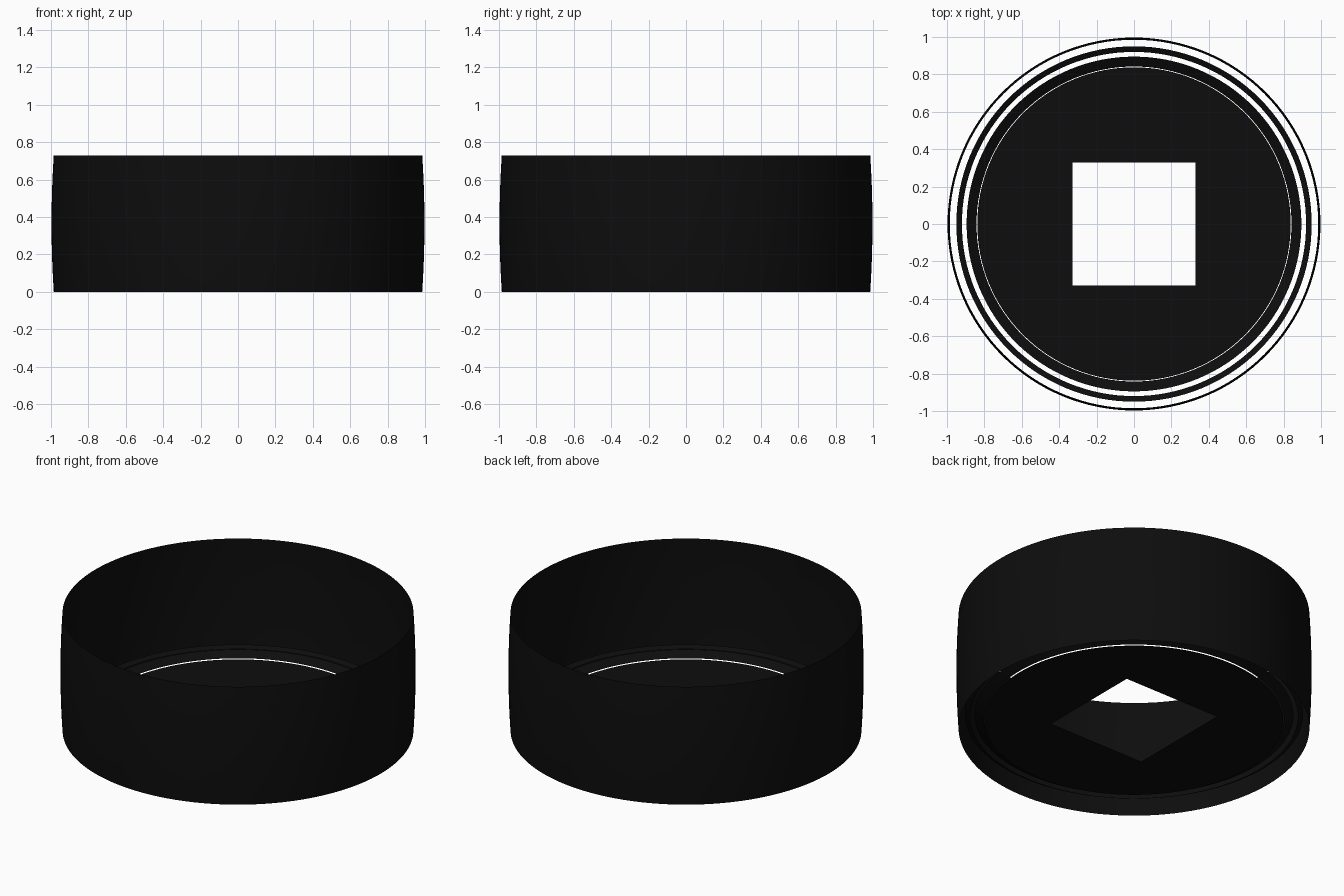
import bpy, bmesh, math

if "Cube" in bpy.data.objects:
    bpy.data.objects.remove(bpy.data.objects["Cube"])

N = 128

black = bpy.data.materials.new("soft black")
black.diffuse_color = (0.004, 0.004, 0.004, 1)
black.use_nodes = True
black.node_tree.nodes["Principled BSDF"].inputs["Base Color"].default_value = black.diffuse_color


def circle(r, z):
    return [(r * math.cos(2 * math.pi * i / N), r * math.sin(2 * math.pi * i / N), z) for i in range(N)]


def square(h, z):
    # points of a circle pushed onto a square outline
    pts = []
    for x, y, _ in circle(1, z):
        k = h / max(abs(x), abs(y))
        pts.append((x * k, y * k, z))
    return pts


def loft(name, loops):
    # thin sheet joining successive loops
    bm = bmesh.new()
    rows = [[bm.verts.new(p) for p in loop] for loop in loops]
    for a, b in zip(rows, rows[1:]):
        for i in range(N):
            j = (i + 1) % N
            bm.faces.new((a[i], a[j], b[j], b[i]))
    me = bpy.data.meshes.new(name)
    bm.to_mesh(me)
    bm.free()
    me.materials.append(black)
    ob = bpy.data.objects.new(name, me)
    bpy.context.collection.objects.link(ob)
    bpy.ops.object.select_all(action='DESELECT')
    ob.select_set(True)
    bpy.context.view_layer.objects.active = ob
    bpy.ops.object.shade_smooth_by_angle(angle=math.radians(30))
    return ob


# Slightly barrelled outer wall
H = 0.73
wall = []
for k in range(13):
    t = k / 12
    wall.append(circle(0.985 + 0.012 * (1 - (2 * t - 1) ** 2), H * t))
loft("outer_wall", wall)

# Thin separate rings inside the base
loft("outer_base_ring", [circle(0.92, 0.075), circle(0.95, 0.09)])
loft("inner_base_ring", [circle(0.842, 0.055), circle(0.895, 0.085)])

# Base plate with a square hole
loft("base_plate", [square(0.33, 0.05), circle(0.838, 0.05)])
